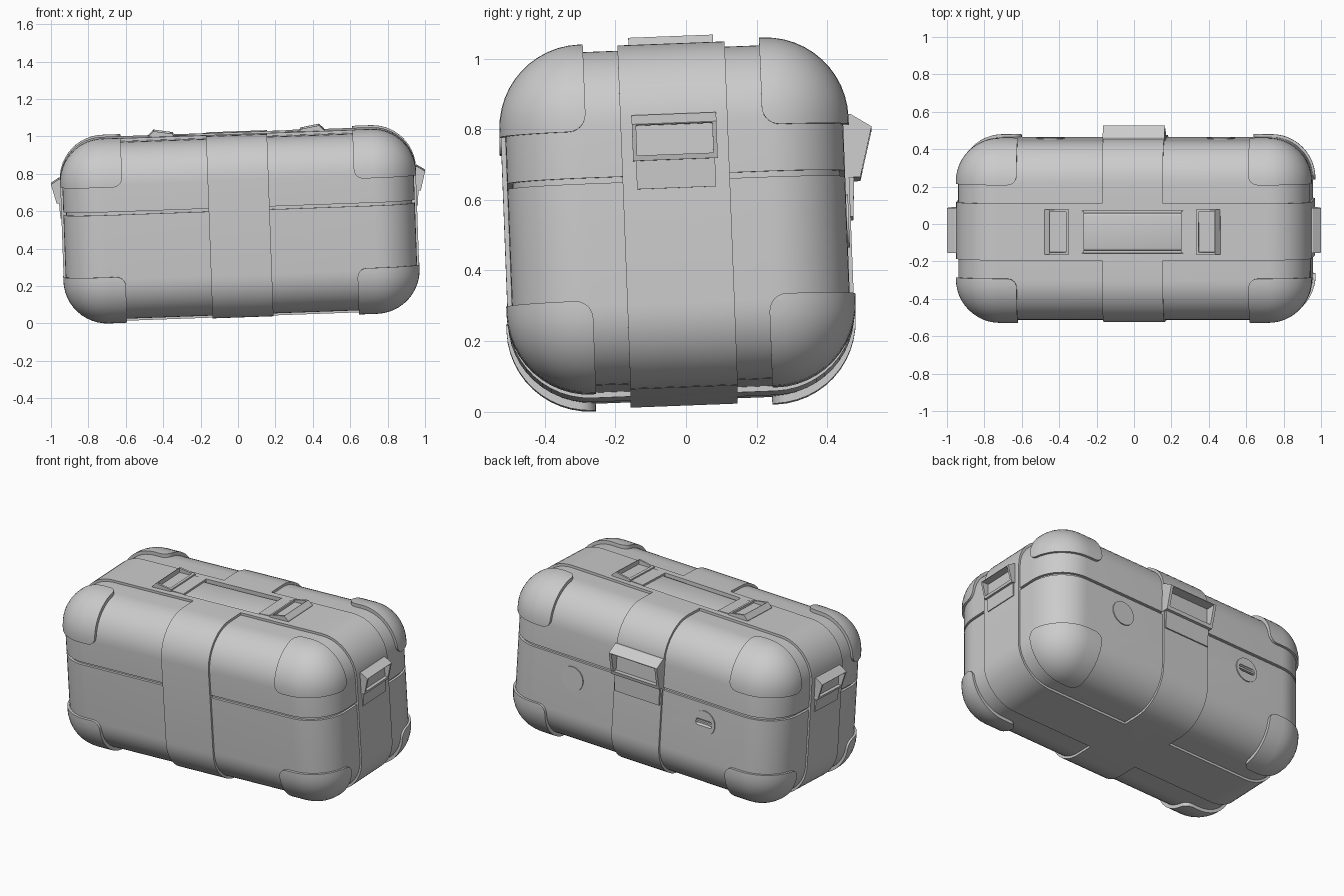
import bpy, bmesh
from math import radians
from mathutils import Matrix, Vector

if "Cube" in bpy.data.objects:
    bpy.data.objects.remove(bpy.data.objects["Cube"])

parts = []


def finish(name, bm):
    bmesh.ops.recalc_face_normals(bm, faces=bm.faces)
    me = bpy.data.meshes.new(name)
    bm.to_mesh(me)
    bm.free()
    ob = bpy.data.objects.new(name, me)
    bpy.context.collection.objects.link(ob)
    return ob


def box(name, lo, hi, r=0, seg=10):
    """Axis-aligned box between two corners, optionally rounded."""
    lo, hi = Vector(lo), Vector(hi)
    bm = bmesh.new()
    bmesh.ops.create_cube(bm, size=1)
    for v in bm.verts:
        v.co = Vector([(lo[i] + hi[i]) / 2 + v.co[i] * (hi[i] - lo[i]) for i in range(3)])
    if r:
        bmesh.ops.bevel(bm, geom=bm.edges[:], offset=r, segments=seg, profile=0.5, affect='EDGES')
    return finish(name, bm)


def half_box(name, x, y, z, r):
    return box(name, (-x, -y, -z), (x, y, z), r, 12)


def prism(name, pts, mat, depth):
    """Extrude a 2D outline evenly about its plane, then place it."""
    bm = bmesh.new()
    f = bm.faces.new([bm.verts.new((p[0], p[1], -depth)) for p in pts])
    ext = bmesh.ops.extrude_face_region(bm, geom=[f])
    for v in ext['geom']:
        if isinstance(v, bmesh.types.BMVert):
            v.co.z = depth
    bm.transform(mat)
    return finish(name, bm)


def bake(ob):
    dg = bpy.context.evaluated_depsgraph_get()
    me = bpy.data.meshes.new_from_object(ob.evaluated_get(dg))
    ob.modifiers.clear()
    ob.data = me


def boolean(ob, cutter, op, keep=False):
    m = ob.modifiers.new("cut", 'BOOLEAN')
    m.object, m.operation, m.solver = cutter, op, 'EXACT'
    bake(ob)
    if not keep:
        bpy.data.objects.remove(cutter)
    return ob


# body halves split by the lid seam, with a core behind the groove
body = half_box("case_body", 0.940, 0.479, 0.473, 0.22)
boolean(body, box("seam_cutter", (-2, -2, 0.092), (2, 2, 0.108)), 'DIFFERENCE')
core = half_box("seam_core", 0.925, 0.464, 0.458, 0.205)

# raised straps crossing on top and bottom
a, b, L = 0.163, 0.152, 2
cross = [(a, b), (a, L), (-a, L), (-a, b), (-L, b), (-L, -b),
         (-a, -b), (-a, -L), (a, -L), (a, -b), (L, -b), (L, b)]
straps = half_box("cross_straps", 0.951, 0.491, 0.488, 0.23)
boolean(straps, prism("strap_cutter", cross, Matrix(), 2), 'INTERSECT')

# corner guards
guards = half_box("corner_guards", 0.953, 0.495, 0.495, 0.235)
boolean(guards, box("guard_cutter", (0.62, 0.25, 0.24), (1.4, 1, 1), 0.05, 6), 'INTERSECT')
mir = guards.modifiers.new("mirror", 'MIRROR')
mir.use_axis = (True, True, True)
mir.use_mirror_merge = False
bake(guards)

# handle recess in the top, with a sunken grip bar
recess = box("recess_cutter", (-0.27, -0.115, 0.445), (0.27, 0.115, 0.7))
for ob in (body, core, straps):
    boolean(ob, recess, 'DIFFERENCE', keep=True)
bpy.data.objects.remove(recess)
grip = box("handle_grip", (-0.275, -0.1, 0.42), (0.275, 0.1, 0.478), 0.012, 3)
parts += [body, core, straps, guards, grip]


# wedge-shaped latch with a hollow frame and a flat tongue
def latch(name, origin, out, up, s=1.0, d=1.0):
    out, up = Vector(out), Vector(up)
    side = out.cross(up)
    mat = Matrix.Translation(origin) @ Matrix((out * d, up * s, side * s)).transposed().to_4x4()
    frame = [(-0.03, 0.28), (0.01, 0.28), (0.065, 0.253), (0.03, 0.15), (-0.03, 0.15)]
    hole = [(0.008, 0.25), (0.2, 0.25), (0.2, 0.165), (0.008, 0.165)]
    tongue = [(-0.03, 0.16), (0.014, 0.16), (0.007, 0.07), (-0.03, 0.07)]
    f = prism(name + "_frame", frame, mat, 0.12)
    boolean(f, prism("hole_cutter", hole, mat, 0.108), 'DIFFERENCE')
    t = prism(name + "_tongue", tongue, mat, 0.112)
    parts.extend([f, t])


for sx, label in ((1, "right"), (-1, "left")):
    latch(label + "_latch", (sx * 0.951, 0, 0), (sx, 0, 0), (0, 0, 1), 1, 0.77)
    latch(label + "_handle_mount", (sx * 0.19, 0, 0.486), (0, 0, 1), (sx, 0, 0), 1, 0.5)
latch("back_latch", (0, 0.491, -0.098), (0, 1, 0), (0, 0, 1), 1.38, 1.06)

# round caps on the back, one with a coin slot
for sx, label in ((1, "plain_cap"), (-1, "slotted_cap")):
    bm = bmesh.new()
    bmesh.ops.create_cone(bm, cap_ends=True, segments=40, radius1=0.075, radius2=0.075, depth=0.04,
                          matrix=Matrix.Translation((sx * 0.455, 0.465, -0.025)) @ Matrix.Rotation(radians(90), 4, 'X'))
    cap = finish(label, bm)
    if sx < 0:
        slot = box("slot_cutter", (-0.51, 0.468, -0.045), (-0.40, 0.6, -0.005), 0.015, 4)
        boolean(cap, slot, 'DIFFERENCE', keep=True)
        boolean(body, slot, 'DIFFERENCE')
        parts.append(box("slot_bar", (-0.51, 0.45, -0.031), (-0.40, 0.483, -0.019)))
    parts.append(cap)

# slight overall tilt, then rest on the ground
tilt = (Matrix.Translation((0.009, -0.024, 0.53)) @ Matrix.Rotation(radians(-2.05), 4, 'Y')
        @ Matrix.Rotation(radians(2.2), 4, 'X'))
for ob in parts:
    ob.data.transform(tilt)
low = min(v.co.z for ob in parts for v in ob.data.vertices)
for ob in parts:
    ob.data.transform(Matrix.Translation((0, 0, -low)))
    ob.data.update()

bpy.ops.object.select_all(action='DESELECT')
for ob in parts:
    ob.select_set(True)
bpy.context.view_layer.objects.active = body
bpy.ops.object.shade_smooth_by_angle(angle=radians(30))
